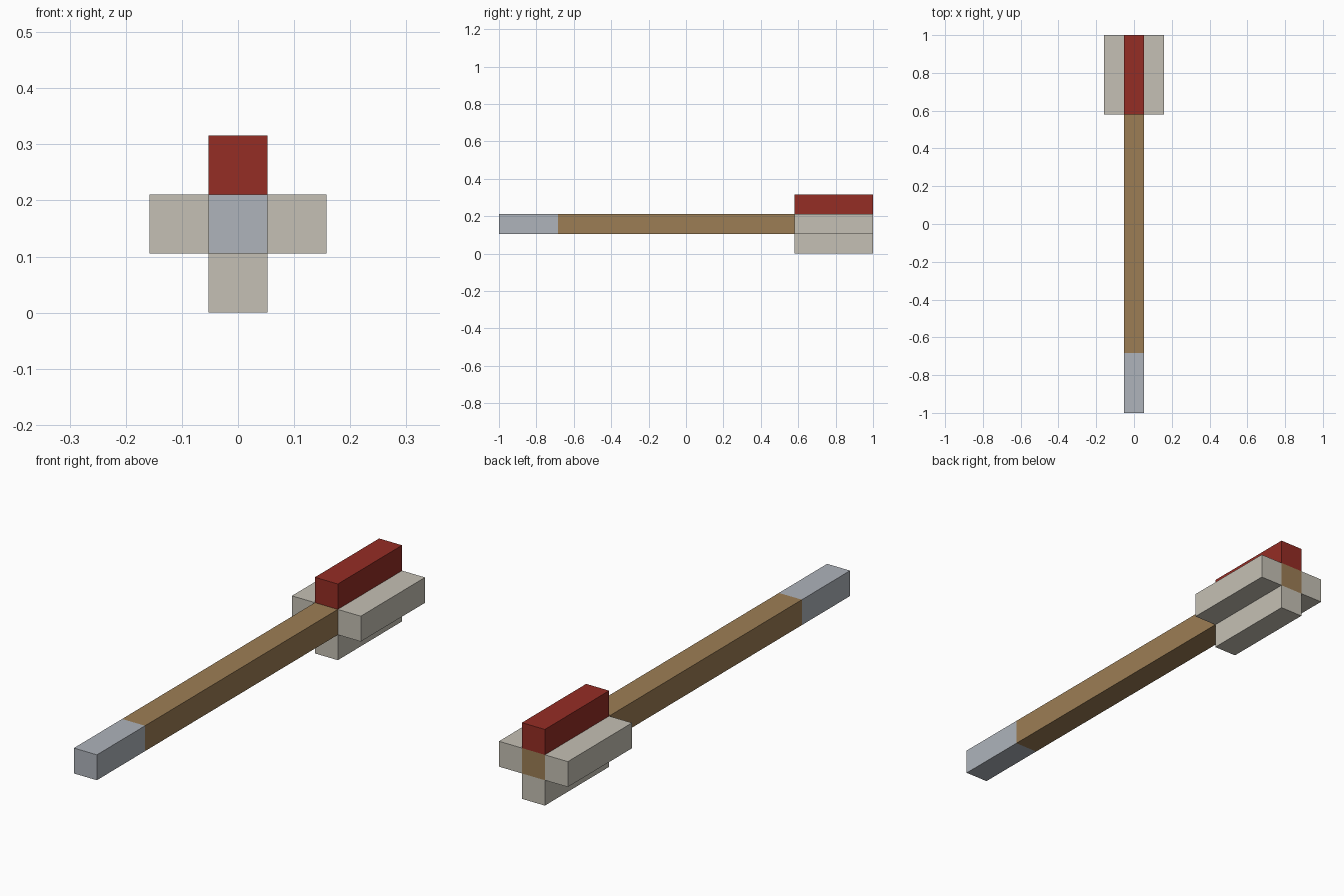
import bpy, bmesh
from mathutils import Matrix, Vector

if "Cube" in bpy.data.objects:
    bpy.data.objects.remove(bpy.data.objects["Cube"])

U = 2 / 19          # one block unit
MID = 1.5 * U       # height of the shaft axis


def material(name, rgb):
    m = bpy.data.materials.new(name)
    m.diffuse_color = (*rgb, 1)
    m.use_nodes = True
    m.node_tree.nodes["Principled BSDF"].inputs["Base Color"].default_value = m.diffuse_color
    return m


WOOD = material("brown wood", (0.335, 0.207, 0.090))
METAL = material("grey metal", (0.425, 0.453, 0.497))
RED = material("red feather", (0.300, 0.026, 0.018))
PALE = material("pale feather", (0.557, 0.530, 0.458))


def box(name, centre, size, mats, cut_y=None):
    """Box; faces in front of cut_y take the second material."""
    bm = bmesh.new()
    bmesh.ops.create_cube(bm, size=1, matrix=Matrix.LocRotScale(Vector(centre), None, Vector(size)))
    if cut_y is not None:
        bmesh.ops.bisect_plane(bm, geom=bm.verts[:] + bm.edges[:] + bm.faces[:],
                               plane_co=(0, cut_y, 0), plane_no=(0, 1, 0))
        for f in bm.faces:
            f.material_index = int(f.calc_center_median().y < cut_y)
    me = bpy.data.meshes.new(name)
    bm.to_mesh(me)
    bm.free()
    for m in mats:
        me.materials.append(m)
    ob = bpy.data.objects.new(name, me)
    bpy.context.collection.objects.link(ob)


# Shaft with a metal tip three units long
box("shaft", (0, 0, MID), (U, 2, U), [WOOD, METAL], -1 + 3 * U)

# Four fletchings around the rear end
for name, dx, dz, mat in (("top_fletching", 0, 1, RED), ("bottom_fletching", 0, -1, PALE),
                          ("left_fletching", -1, 0, PALE), ("right_fletching", 1, 0, PALE)):
    box(name, (dx * U, 1 - 2 * U, MID + dz * U), (U, 4 * U, U), [mat])
